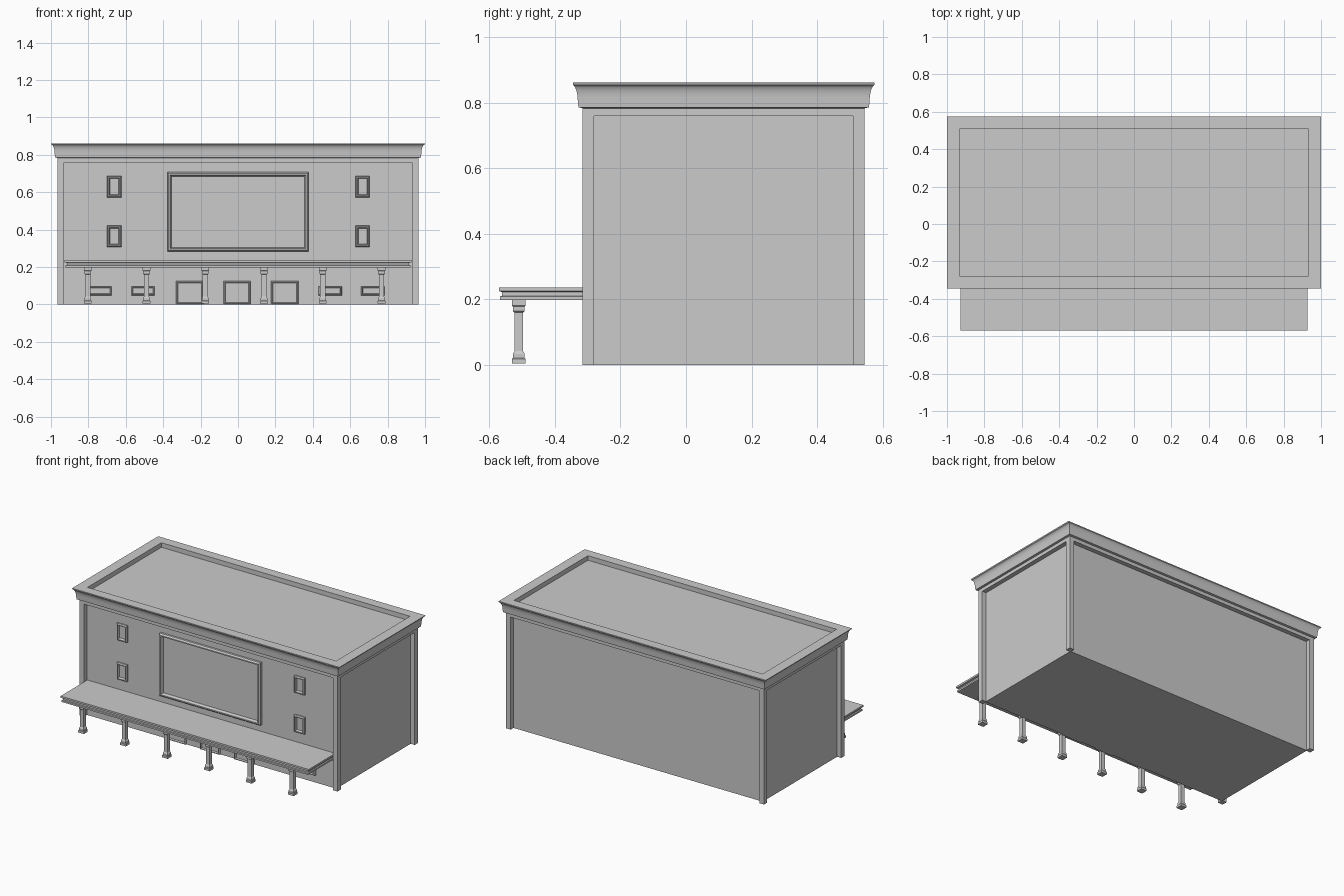
import bpy
import bmesh
import math

old = bpy.data.objects.get("Cube")
if old:
    bpy.data.objects.remove(old, do_unlink=True)

stone = bpy.data.materials.new("light grey stone")
stone.use_nodes = True
grey = (0.6, 0.6, 0.6, 1)
stone.diffuse_color = grey
stone.node_tree.nodes["Principled BSDF"].inputs["Base Color"].default_value = grey


def loft(name, centre, rings, facing="up", smooth=False):
    """Stack rectangles (half width, half depth, height) and cap both ends."""
    bm = bmesh.new()
    cx, cy, cz = centre
    loops = []
    for a, b, h in rings:
        loop = []
        for sx, sy in ((-1, -1), (1, -1), (1, 1), (-1, 1)):
            if facing == "up":
                co = (cx + sx * a, cy + sy * b, cz + h)
            else:  # stacked towards the front
                co = (cx + sx * a, cy - h, cz + sy * b)
            loop.append(bm.verts.new(co))
        loops.append(loop)
    for low, high in zip(loops, loops[1:]):
        for i in range(4):
            j = (i + 1) % 4
            bm.faces.new((low[i], low[j], high[j], high[i]))
    bm.faces.new(loops[0])
    bm.faces.new(loops[-1])
    bmesh.ops.recalc_face_normals(bm, faces=bm.faces)
    mesh = bpy.data.meshes.new(name)
    bm.to_mesh(mesh)
    bm.free()
    mesh.materials.append(stone)
    obj = bpy.data.objects.new(name, mesh)
    bpy.context.collection.objects.link(obj)
    if smooth:
        bpy.ops.object.select_all(action="DESELECT")
        obj.select_set(True)
        bpy.context.view_layer.objects.active = obj
        bpy.ops.object.shade_smooth_by_angle(angle=math.radians(30))
    return obj


def frame(name, x, z, half_w, half_h, border, depth, sink):
    """Raised moulded frame on the front wall around a sunken panel."""
    step = border * 0.35
    loft(name, (x, WALL_FRONT, z), [
        (half_w, half_h, -0.005),
        (half_w, half_h, depth * 0.6),
        (half_w - step, half_h - step, depth),
        (half_w - 2 * step, half_h - 2 * step, depth),
        (half_w - border, half_h - border, sink),
    ], facing="front")


MID_Y = 0.115
HALF_X, HALF_Y = 0.965, 0.43
RECESS = 0.03
WALL_FRONT = MID_Y - HALF_Y + RECESS

# Main block with recessed walls
wx, wy = HALF_X - RECESS, HALF_Y - RECESS
loft("main_walls", (0, MID_Y, 0), [(wx, wy, 0), (wx, wy, 0.78)])

# Corner posts
for side, sx in (("right", -1), ("left", 1)):
    for end, sy in (("front", -1), ("back", 1)):
        loft(f"corner_post_{end}_{side}",
             (sx * (HALF_X - 0.0175), MID_Y + sy * (HALF_Y - 0.0175), 0),
             [(0.0175, 0.0175, 0), (0.0175, 0.0175, 0.77)])

# Frieze, curved cornice and sunken roof in one swept profile
outer = [(0, 0.76), (0, 0.783), (0.013, 0.786), (0.015, 0.804)]
for k in range(1, 7):  # concave flare
    t = k / 6 * math.pi / 2
    outer.append((0.015 + 0.017 * (1 - math.cos(t)), 0.804 + 0.05 * math.sin(t)))
outer += [(0.035, 0.861), (-0.035, 0.861), (-0.035, 0.83)]
loft("cornice_and_roof", (0, MID_Y, 0),
     [(HALF_X + o, HALF_Y + min(o, 0.03), z) for o, z in outer], smooth=True)

# Entrance canopy: two slabs with a groove between
canopy_y, canopy_d = -0.425, 0.145
loft("canopy", (0, canopy_y, 0), [
    (0.922, canopy_d - 0.002, 0.198), (0.922, canopy_d - 0.002, 0.209),
    (0.915, canopy_d - 0.009, 0.211), (0.915, canopy_d - 0.009, 0.222),
    (0.928, canopy_d, 0.225), (0.928, canopy_d, 0.237)])

# Canopy columns with flared foot and head
for i in range(6):
    half_widths = [(0.021, 0.004), (0.021, 0.018), (0.018, 0.022),
                   (0.018, 0.034), (0.0135, 0.042), (0.0135, 0.16),
                   (0.018, 0.164), (0.018, 0.178), (0.021, 0.182), (0.021, 0.199)]
    loft(f"canopy_column_{i + 1}", (-0.803 + i * 0.314, -0.51, 0),
         [(w, w, z) for w, z in half_widths])

# Large display board
frame("display_board", 0, 0.495, 0.378, 0.212, 0.022, 0.024, 0.004)

# Upper windows
for side, x in (("right", -0.662), ("left", 0.666)):
    for level, z in (("lower", 0.365), ("upper", 0.63)):
        frame(f"{level}_window_{side}", x, z, 0.038, 0.057, 0.015, 0.018, 0.002)

# Ground floor windows
for i, x in enumerate((-0.738, -0.508, 0.493, 0.72)):
    frame(f"ground_window_{i + 1}", x, 0.073, 0.062, 0.024, 0.009, 0.014, 0.002)

# Doors
for i, x in enumerate((-0.258, -0.005, 0.25)):
    frame(f"door_{i + 1}", x, 0.0625, 0.073, 0.0625, 0.011, 0.014, 0.002)
